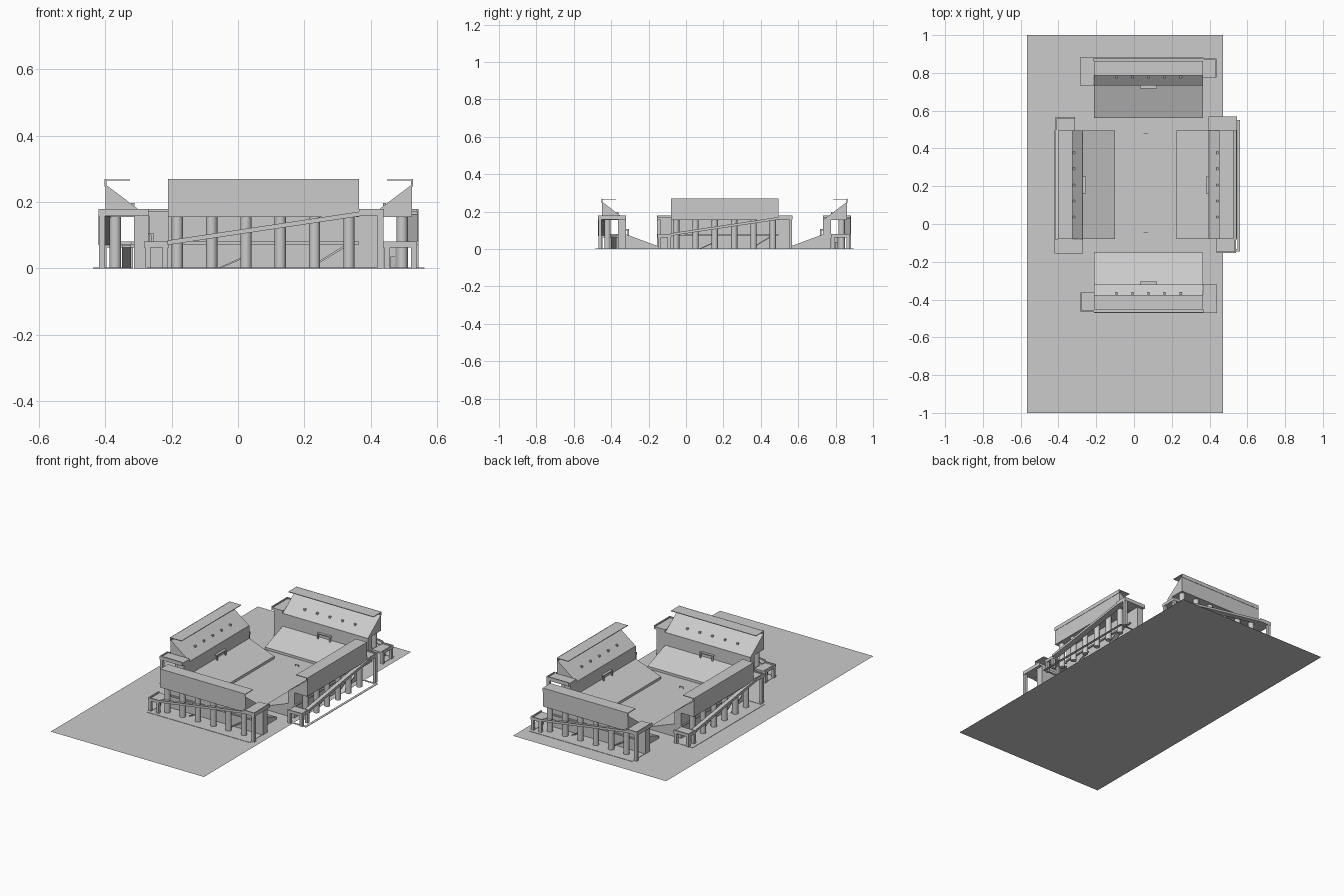
import bpy, bmesh, math
from mathutils import Matrix, Vector

if "Cube" in bpy.data.objects:
    bpy.data.objects.remove(bpy.data.objects["Cube"])

HALF = 0.2875   # half length of a stand


def finish(bm, name, parent=None):
    bmesh.ops.recalc_face_normals(bm, faces=bm.faces)
    me = bpy.data.meshes.new(name)
    bm.to_mesh(me)
    bm.free()
    ob = bpy.data.objects.new(name, me)
    bpy.context.collection.objects.link(ob)
    if parent:
        ob.matrix_world = parent
    return ob


def add_box(bm, s, d, z):
    """Box from ranges: s along the stand, d outward from the pitch, z up."""
    size = (s[1] - s[0], d[1] - d[0], z[1] - z[0])
    mid = ((s[0] + s[1]) / 2, -(d[0] + d[1]) / 2, (z[0] + z[1]) / 2)
    bmesh.ops.create_cube(bm, size=1, matrix=Matrix.Translation(mid) @ Matrix.Diagonal((*size, 1)))


def add_prism(bm, profile, axis, lo, hi):
    """Extrude a (d, z) profile along s, or an (s, z) profile along d."""
    if axis == 's':
        pts = [Vector((lo, -d, z)) for d, z in profile]
        move = Vector((hi - lo, 0, 0))
    else:
        pts = [Vector((s, -lo, z)) for s, z in profile]
        move = Vector((0, lo - hi, 0))
    face = bm.faces.new([bm.verts.new(p) for p in pts])
    out = bmesh.ops.extrude_face_region(bm, geom=[face])
    bmesh.ops.translate(bm, vec=move, verts=[v for v in out['geom'] if isinstance(v, bmesh.types.BMVert)])
    # the source face stays as the near cap
    if not face.is_valid:
        bm.faces.new([v for v in bm.verts if v.co in pts])


def boxes(name, mat, *ranges):
    bm = bmesh.new()
    for r in ranges:
        add_box(bm, *r)
    return finish(bm, name, mat)


def prisms(name, mat, *items):
    bm = bmesh.new()
    for it in items:
        add_prism(bm, *it)
    return finish(bm, name, mat)


def stand(side, mat):
    # lower seating wedge
    prisms(side + "_lower_tier", mat,
           ([(0, 0), (0, 0.015), (0.17, 0.078), (0.17, 0)], 's', -HALF, HALF))
    # solid core wall under the upper tier, with a ledge at its back
    boxes(side + "_core_wall", mat,
          ((-HALF, HALF), (0.17, 0.213), (0, 0.156)),
          ((-HALF, HALF), (0.213, 0.222), (0.072, 0.08)))
    # upper seating, back wall and overhanging roof in one profile
    prisms(side + "_upper_tier_and_roof", mat,
           ([(0.17, 0.155), (0.30, 0.155), (0.30, 0.268), (0.225, 0.268),
             (0.225, 0.264), (0.296, 0.264), (0.296, 0.25)], 's', -HALF, HALF))
    # raised trim along the top of the back wall
    boxes(side + "_roof_trim", mat, ((-HALF, HALF), (0.30, 0.302), (0.246, 0.269)))
    # small gangway openings on the upper slope
    slots = []
    for i in range(5):
        s = -0.17 + i * 0.085
        slots.append(((s - 0.006, s + 0.006), (0.212, 0.222), (0.185, 0.197)))
    boxes(side + "_gangway_hoods", mat, *slots)
    # players' entrance on the lower tier
    boxes(side + "_entrance", mat,
          ((-0.045, 0.045), (0.155, 0.17), (0.10, 0.106)),
          ((-0.045, -0.037), (0.155, 0.163), (0.07, 0.10)),
          ((0.037, 0.045), (0.155, 0.163), (0.07, 0.10)))
    # row of round columns
    bm = bmesh.new()
    for i in range(6):
        bmesh.ops.create_cone(bm, cap_ends=True, segments=24, radius1=0.017, radius2=0.017, depth=0.153,
                              matrix=Matrix.Translation((-0.26 + i * 0.1035, -0.27, 0.0785)))
    cols = finish(bm, side + "_columns", mat)
    for p in cols.data.polygons:
        p.use_smooth = len(p.vertices) == 4
    # long outside ramp with a kerb
    def strip(z0, z1):
        return [(-0.29, 0.070 + z0), (0.29, 0.157 + z0), (0.29, 0.157 + z1), (-0.29, 0.070 + z1)]
    prisms(side + "_ramp", mat, (strip(0, 0.006), 'd', 0.285, 0.318),
           (strip(0, 0.014), 'd', 0.315, 0.32))
    # high landing
    boxes(side + "_high_landing", mat,
          ((HALF, 0.363), (0.17, 0.32), (0.157, 0.172)),
          ((0.356, 0.363), (0.17, 0.32), (0.172, 0.179)),
          ((HALF, 0.363), (0.314, 0.32), (0.172, 0.179)))
    boxes(side + "_high_landing_post", mat, ((0.343, 0.361), (0.301, 0.319), (0, 0.157)),
          ((HALF, 0.345), (0.17, 0.213), (0, 0.157)))
    # low landing on square posts
    boxes(side + "_low_landing", mat,
          ((-0.36, -0.285), (0.213, 0.315), (0.062, 0.072)),
          ((-0.36, -0.352), (0.213, 0.315), (0.072, 0.08)),
          ((-0.36, -0.285), (0.308, 0.315), (0.072, 0.08)))
    boxes(side + "_low_landing_posts", mat,
          *[((s, s + 0.017), (d, d + 0.017), (0, 0.062))
            for s, d in ((-0.358, 0.297), (-0.358, 0.216), (-0.305, 0.297))])
    # stairs under the stand
    prisms(side + "_stairs", mat,
           ([(-0.135, 0.002), (-0.125, 0.002), (-0.06, 0.03), (-0.06, 0.036)], 'd', 0.235, 0.25),
           ([(0.135, 0.002), (0.145, 0.002), (0.245, 0.062), (0.245, 0.07)], 'd', 0.222, 0.25))
    # thin kerb outline on the ground
    boxes(side + "_ground_kerb", mat,
          ((-0.352, 0.343), (0.322, 0.337), (0, 0.002)),
          ((-0.352, -0.34), (0.22, 0.322), (0, 0.002)),
          ((0.331, 0.343), (0.22, 0.322), (0, 0.002)))


# ground sheet
bm = bmesh.new()
bmesh.ops.create_grid(bm, x_segments=1, y_segments=1, size=1,
                      matrix=Matrix.Translation((-0.048, 0, 0)) @ Matrix.Diagonal((0.518, 1, 1, 1)))
finish(bm, "ground_sheet")

# four stands, each a quarter turn on
for i, (side, x, y) in enumerate((("south", 0.077, -0.15), ("east", 0.225, 0.207),
                                  ("north", 0.077, 0.562), ("west", -0.10, 0.207))):
    stand(side, Matrix.Translation((x, y, 0)) @ Matrix.Rotation(i * math.pi / 2, 4, 'Z'))

# goal frames on the pitch
for name, y in (("south_goal", -0.046), ("north_goal", 0.48)):
    boxes(name, Matrix.Translation((0.062, y, 0)),
          ((-0.012, -0.010), (-0.001, 0.001), (0, 0.01)),
          ((0.010, 0.012), (-0.001, 0.001), (0, 0.01)),
          ((-0.012, 0.012), (-0.001, 0.001), (0.009, 0.011)))
